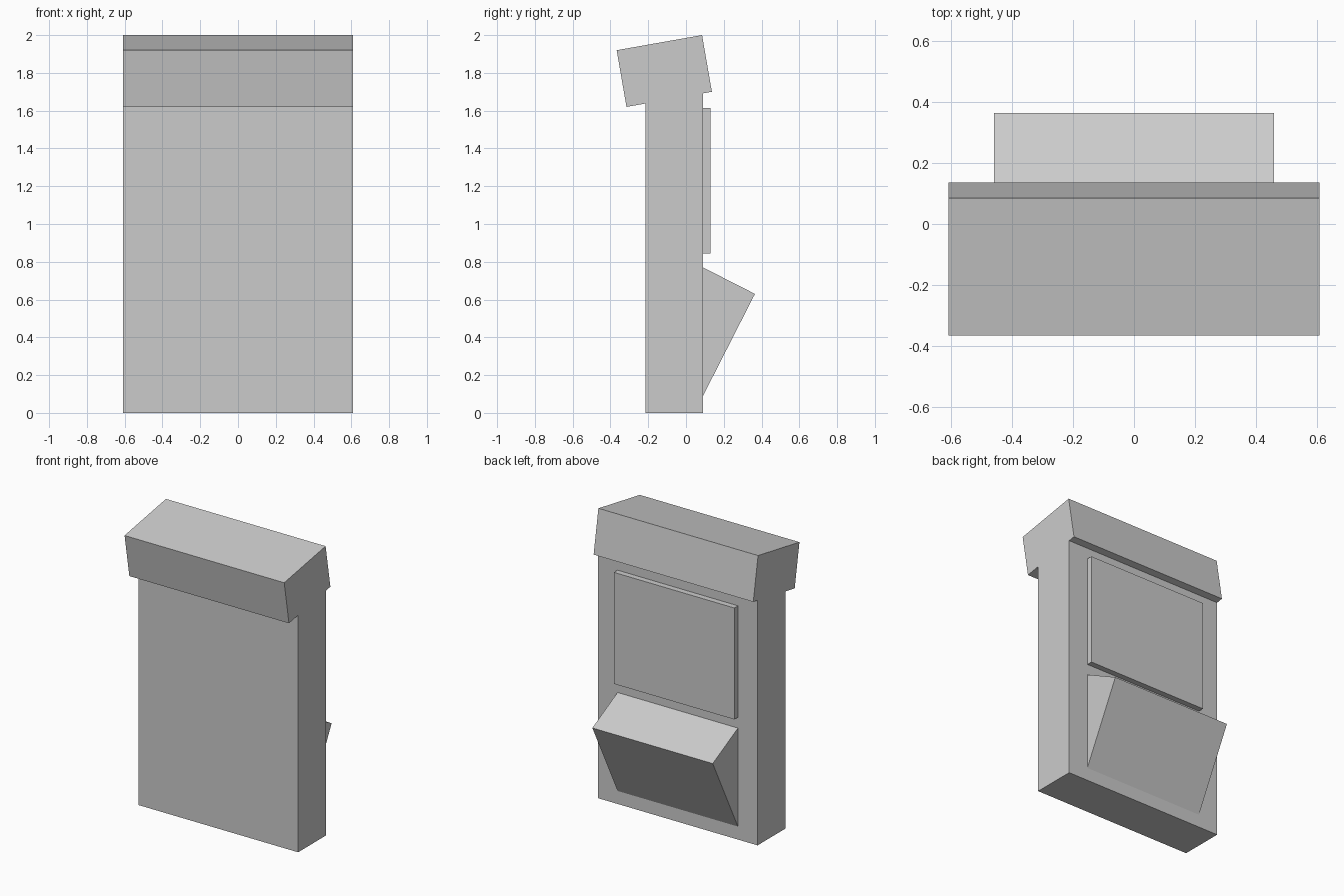
import bpy
import bmesh

if "Cube" in bpy.data.objects:
    bpy.data.objects.remove(bpy.data.objects["Cube"])

# One plain grey for the whole cabinet
grey = bpy.data.materials.new("plain_grey")
grey.diffuse_color = (0.6, 0.6, 0.6, 1.0)
grey.use_nodes = True
grey.node_tree.nodes["Principled BSDF"].inputs["Base Color"].default_value = grey.diffuse_color


def extrude_profile(name, profile, half_width):
    """Extrude a (y, z) side profile across x, centred on x = 0."""
    bm = bmesh.new()
    face = bm.faces.new([bm.verts.new((-half_width, y, z)) for y, z in profile])
    result = bmesh.ops.extrude_face_region(bm, geom=[face])
    moved = [v for v in result["geom"] if isinstance(v, bmesh.types.BMVert)]
    bmesh.ops.translate(bm, verts=moved, vec=(2 * half_width, 0, 0))
    bmesh.ops.recalc_face_normals(bm, faces=bm.faces)
    mesh = bpy.data.meshes.new(name)
    bm.to_mesh(mesh)
    bm.free()
    mesh.materials.append(grey)
    obj = bpy.data.objects.new(name, mesh)
    bpy.context.collection.objects.link(obj)
    return obj


def rect(y0, y1, z0, z1):
    return [(y0, z0), (y1, z0), (y1, z1), (y0, z1)]


OUTER = 0.61    # half width of cabinet and header
INNER = 0.46    # half width of screen and console
FRONT, BACK = -0.215, 0.09

# Upright cabinet, its top buried in the header
extrude_profile("cabinet", rect(FRONT, BACK, 0.0, 1.8), OUTER)

# Header box tilted toward the front
extrude_profile("header", [(-0.315, 1.62), (0.137, 1.70),
                           (0.085, 2.0), (-0.367, 1.92)], OUTER)

# Thin screen panel on the back
extrude_profile("screen_panel", rect(BACK - 0.02, 0.13, 0.845, 1.615), INNER)

# Slanted console: a tilted box whose inner half is sunk in the cabinet
extrude_profile("console", [(0.365, 0.63), (0.09, 0.77),
                            (0.05, 0.77), (0.05, 0.09), (0.09, 0.09)], INNER)
